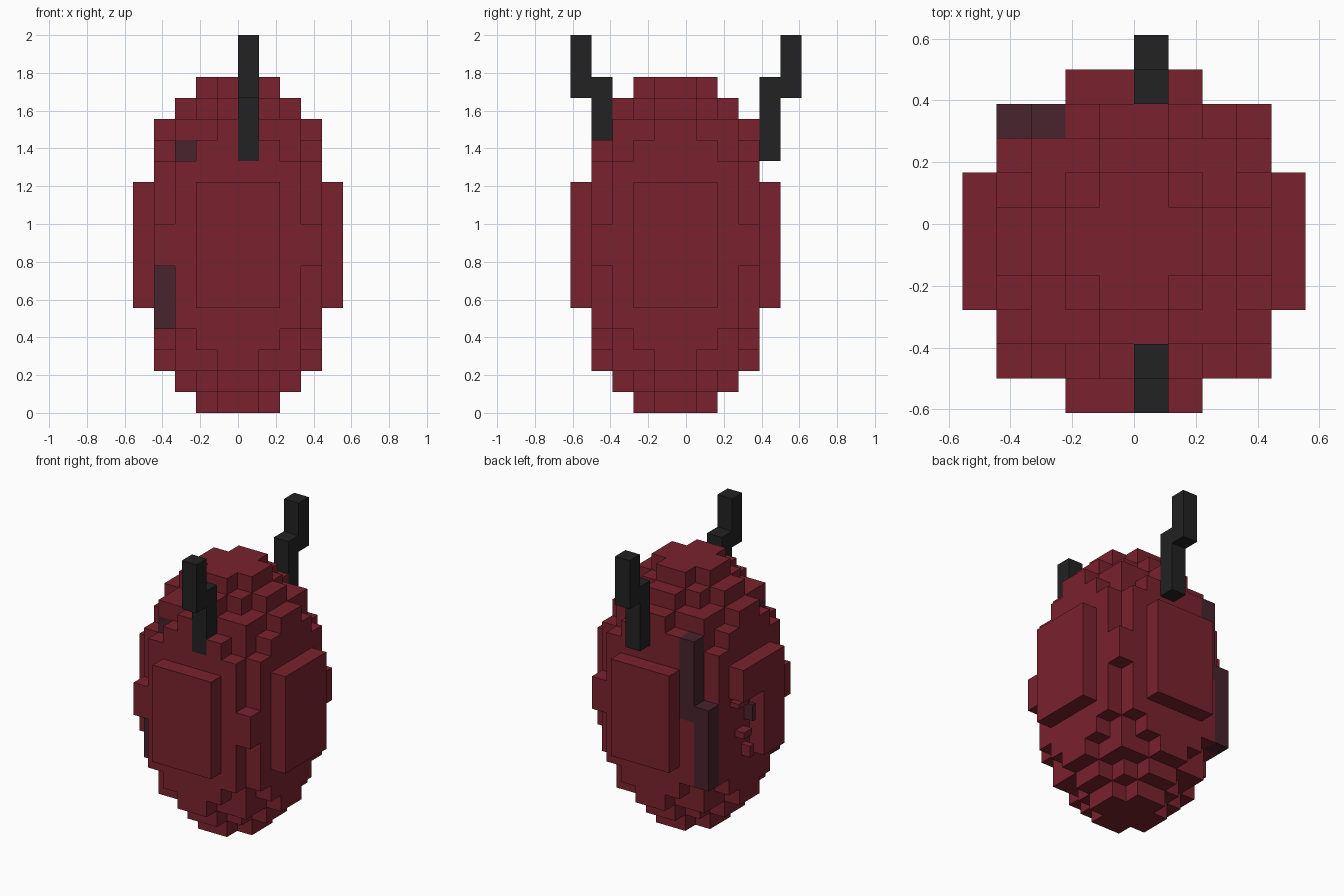
import bpy
import bmesh
from mathutils import Vector

if "Cube" in bpy.data.objects:
    bpy.data.objects.remove(bpy.data.objects["Cube"], do_unlink=True)

U = 2 / 18                      # block size
OFFSET = Vector((0, -U / 2, 0))


def material(name, colour):
    m = bpy.data.materials.new(name)
    m.use_nodes = True
    m.diffuse_color = (*colour, 1)
    m.node_tree.nodes["Principled BSDF"].inputs["Base Color"].default_value = (*colour, 1)
    return m


RED = material("deep red", (0.195, 0.016, 0.027))
PLUM = material("dark plum", (0.063, 0.017, 0.027))
BLACK = material("charcoal", (0.016, 0.016, 0.016))


def block(x, y, z):
    """Cells of a box given as (start, stop) ranges."""
    return {(i, j, k) for i in range(*x) for j in range(*y) for k in range(*z)}


def build(name, cells, mat, solid):
    """Skin a set of cells, leaving out faces that touch other solid cells."""
    bm = bmesh.new()
    for c in sorted(cells):
        for axis in range(3):
            for side in (0, 1):
                near = list(c)
                near[axis] += 2 * side - 1
                if tuple(near) in solid:
                    continue
                a, b = (axis + 1) % 3, (axis + 2) % 3
                ring = []
                for da, db in ((0, 0), (1, 0), (1, 1), (0, 1)):
                    p = Vector(c)
                    p[axis] += side
                    p[a] += da
                    p[b] += db
                    ring.append(bm.verts.new(p * U + OFFSET))
                bm.faces.new(ring if side else ring[::-1])
    bmesh.ops.remove_doubles(bm, verts=bm.verts, dist=U / 100)
    bmesh.ops.dissolve_limit(bm, angle_limit=0.01, verts=bm.verts, edges=bm.edges)
    mesh = bpy.data.meshes.new(name)
    bm.to_mesh(mesh)
    bm.free()
    mesh.materials.append(mat)
    ob = bpy.data.objects.new(name, mesh)
    bpy.context.collection.objects.link(ob)


# Egg layers from the end to the middle: half depth per column outwards
half = ["21", "321", "4331", "4432", "4443", "55432", "55432", "55442"]
shell = set()
for k, row in enumerate(half + half[::-1]):
    for a, reach in enumerate(row):
        for i in (a, -a - 1):
            shell |= block((i, i + 1), (-int(reach), int(reach)), (k, k + 1))

# Broken-out corner of the side panel
shell -= block((-5, -4), (0, 2), (5, 9))

# Discoloured streaks
streaks = (block((-3, -2), (3, 4), (8, 13)) | block((-4, -3), (3, 4), (4, 9))
           | block((-3, -2), (-3, -2), (12, 13)) | block((-4, -3), (-3, -2), (4, 7)))

# Bent horns, front and back
horns = {
    "front_horn": block((0, 1), (-4, -3), (12, 16)) | block((0, 1), (-5, -4), (15, 18)),
    "back_horn": block((0, 1), (4, 5), (12, 16)) | block((0, 1), (5, 6), (15, 18)),
}
dark = set().union(*horns.values())
shell -= streaks | dark
solid = shell | streaks | dark

build("egg_shell", shell, RED, solid)
build("shell_streaks", streaks, PLUM, solid)
for name, cells in horns.items():
    build(name, cells, BLACK, solid)

# Small crumbs inside the broken corner
for n, (y, z, w, h, mat) in enumerate([(1.4, 8.6, 1.0, 0.3, RED), (0.4, 7.7, 0.3, 1.0, PLUM),
                                       (1.0, 6.6, 0.8, 0.4, RED), (0.6, 5.4, 0.4, 0.7, RED)]):
    bpy.ops.mesh.primitive_cube_add(size=1, location=Vector((-4.3, y, z)) * U + OFFSET)
    crumb = bpy.context.object
    crumb.name = f"shell_crumb_{n + 1}"
    crumb.scale = (0.6 * U, w * U, h * U)
    crumb.data.materials.append(mat)
